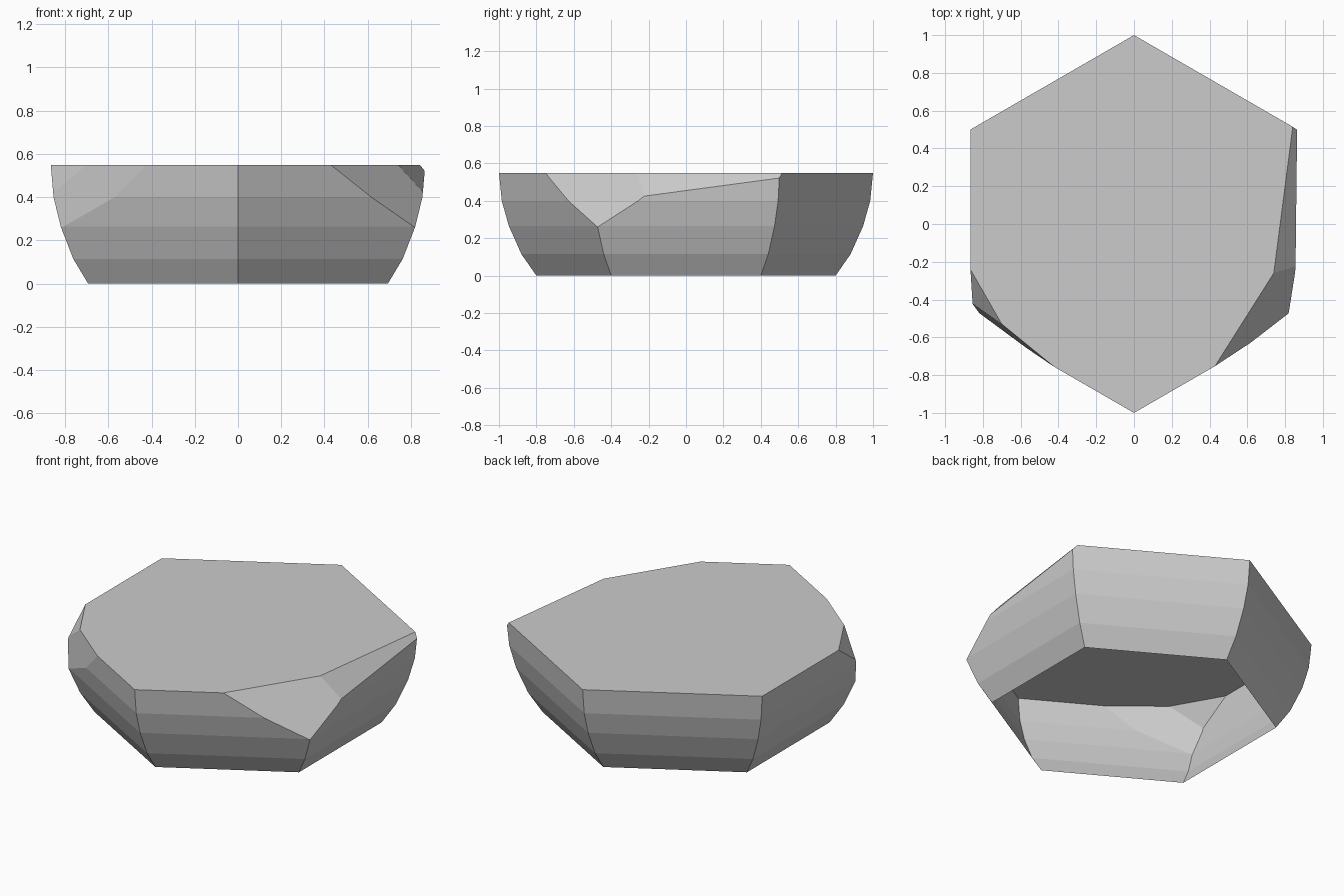
import bpy, bmesh, math
from mathutils import Vector

if "Cube" in bpy.data.objects:
    bpy.data.objects.remove(bpy.data.objects["Cube"])

# Hexagonal bowl-shaped wall: (radius, height) profile, open underneath
profile = [(0.80, 0), (0.88, 0.115), (0.947, 0.265), (0.985, 0.40), (1.0, 0.55)]
bm = bmesh.new()
rings = []
for r, z in profile:
    rings.append([bm.verts.new((r * math.cos(math.radians(30 + 60 * k)),
                                r * math.sin(math.radians(30 + 60 * k)), z))
                  for k in range(6)])
for lo, hi in zip(rings, rings[1:]):
    for k in range(6):
        n = (k + 1) % 6
        bm.faces.new((lo[k], lo[n], hi[n], hi[k]))

# Flat top
bm.faces.new(rings[-1])


def chip(point, normal):
    """Slice off everything beyond the plane and close the cut."""
    res = bmesh.ops.bisect_plane(
        bm, geom=bm.verts[:] + bm.edges[:] + bm.faces[:], dist=1e-5,
        plane_co=Vector(point), plane_no=Vector(normal), clear_outer=True)
    edges = [e for e in res["geom_cut"]
             if isinstance(e, bmesh.types.BMEdge) and e.is_valid and e.is_boundary]
    bmesh.ops.holes_fill(bm, edges=edges, sides=0)


# Front right corner chips
chip((0.43, -0.75, 0.55), (0.49, -0.31, 0.36))
chip((0.74, -0.26, 0.55), (0.77, -0.10, 0.68))
# Front left corner chips
chip((-0.70, -0.53, 0.55), (-0.22, -0.27, 0.036))
chip((-0.70, -0.53, 0.55), (-0.29, -0.166, 0.205))

bmesh.ops.recalc_face_normals(bm, faces=bm.faces[:])
top = max(bm.faces, key=lambda f: f.calc_center_median().z)
if top.normal.z < 0:
    bmesh.ops.reverse_faces(bm, faces=bm.faces[:])

mesh = bpy.data.meshes.new("chipped_hex_stone")
bm.to_mesh(mesh)
bm.free()
obj = bpy.data.objects.new("chipped_hex_stone", mesh)
bpy.context.collection.objects.link(obj)
